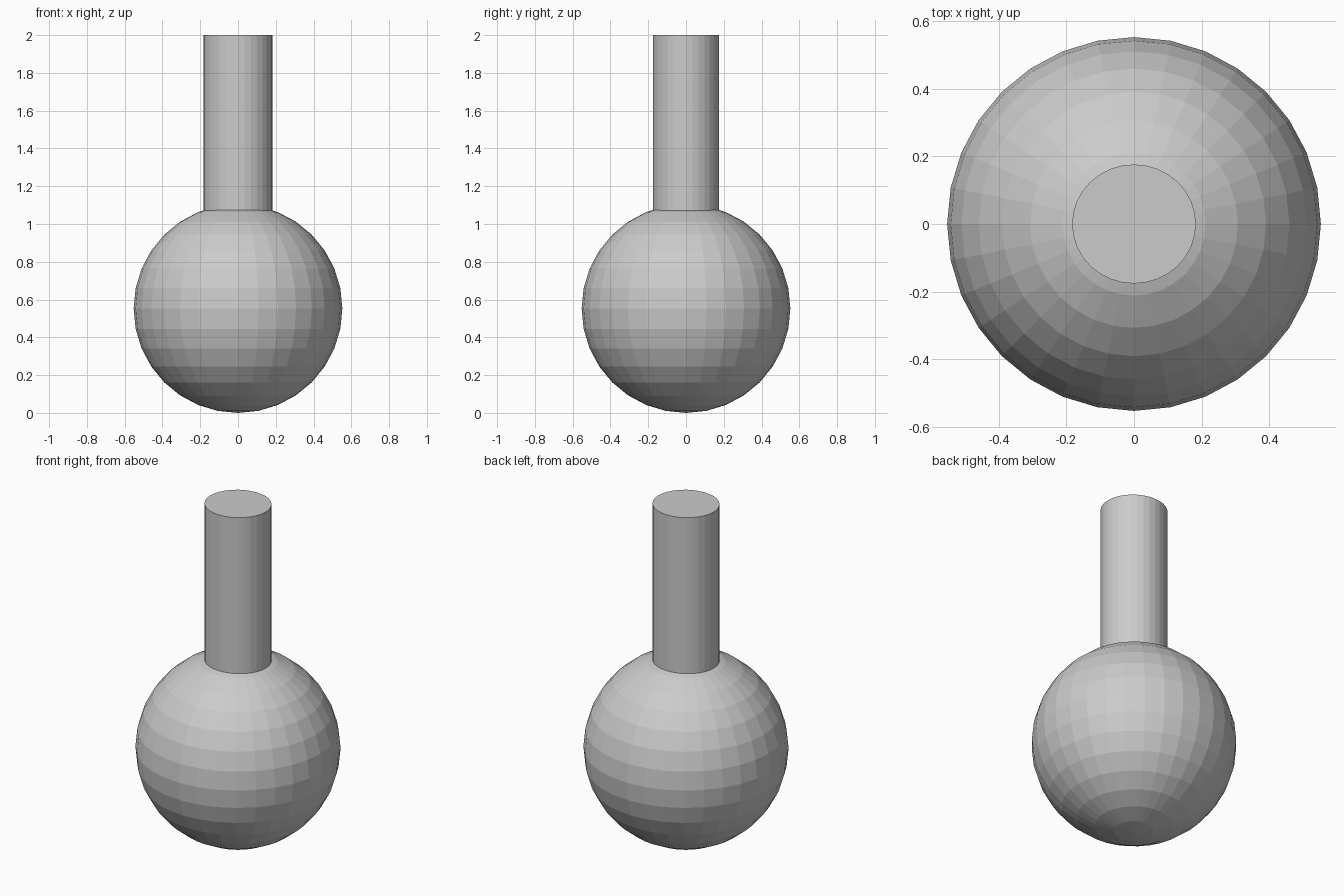
import bpy

if "Cube" in bpy.data.objects:
    bpy.data.objects.remove(bpy.data.objects["Cube"])

R = 0.5525       # ball radius
TOP = 2.0        # overall height
STEM_BASE = 1.0  # stem start, buried inside the ball

# Round faceted ball
bpy.ops.mesh.primitive_uv_sphere_add(segments=32, ring_count=16, radius=R,
                                     location=(0, 0, R))
bpy.context.object.name = "ball"

# Upright stem, very slightly oval
bpy.ops.mesh.primitive_cylinder_add(vertices=32, radius=1, depth=TOP - STEM_BASE,
                                    location=(0, 0, (TOP + STEM_BASE) / 2))
stem = bpy.context.object
stem.name = "stem"
stem.scale = (0.183, 0.176, 1)
bpy.ops.object.transform_apply(location=False, rotation=False, scale=True)
